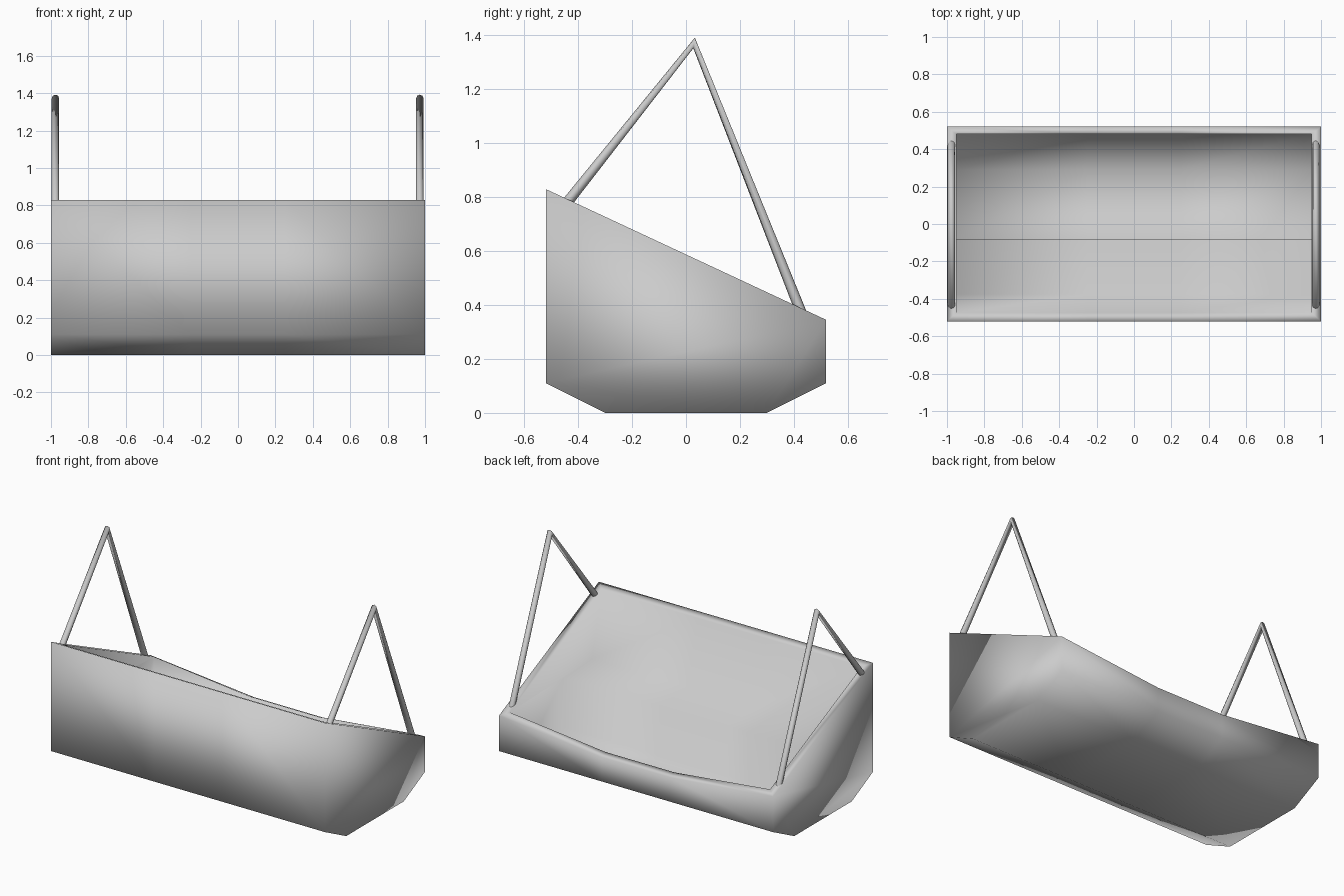
import bpy, bmesh

if "Cube" in bpy.data.objects:
    bpy.data.objects.remove(bpy.data.objects["Cube"])


def rim_z(y):
    # sloping rim height, tall at the front and low at the back
    return 0.83 - 0.485 * (y + 0.52) / 1.04


DIP = 0.075  # the low rim sags in its middle


def loft(bm, profile, stations):
    # rows of vertices along x; the last profile point carries the sag
    rows = []
    for x in stations:
        sag = DIP if abs(x) < 0.5 else 0
        row = [bm.verts.new((x, y, z)) for y, z in profile]
        row[-1].co.z -= sag
        rows.append(row)
    for a, b in zip(rows, rows[1:]):
        for i in range(len(profile) - 1):
            bm.faces.new((a[i], a[i + 1], b[i + 1], b[i]))
    for end in (rows[0], rows[-1]):
        bm.faces.new(end)
    return rows


# tub: outer hull, inner lining with bench, and the rim joining them
outer = [(-0.52, 0.83), (-0.52, 0.11), (-0.30, 0), (0.30, 0),
         (0.52, 0.11), (0.52, 0.345)]
inner = [(-0.475, rim_z(-0.475)), (-0.375, 0.39), (-0.08, 0.38), (-0.08, 0.05),
         (0.29, 0.05), (0.48, 0.14), (0.48, rim_z(0.48))]
bm = bmesh.new()
out_rows = loft(bm, outer, (-1, -0.25, 0.25, 1))
in_rows = loft(bm, inner, (-0.95, -0.25, 0.25, 0.95))
for k in (0, -1):
    for j in range(3):
        bm.faces.new((out_rows[j][k], out_rows[j + 1][k],
                      in_rows[j + 1][k], in_rows[j][k]))
    bm.faces.new((out_rows[k][0], out_rows[k][-1],
                  in_rows[k][-1], in_rows[k][0]))
bmesh.ops.recalc_face_normals(bm, faces=bm.faces)
for f in bm.faces:
    f.smooth = True
mesh = bpy.data.meshes.new("tub")
bm.to_mesh(mesh)
bm.free()
bpy.context.collection.objects.link(bpy.data.objects.new("tub", mesh))

# hanger frames: bent tube on each side
for name, x in (("left_hanger", -0.976), ("right_hanger", 0.972)):
    curve = bpy.data.curves.new(name, "CURVE")
    curve.dimensions = "3D"
    curve.bevel_depth = 0.02
    curve.bevel_resolution = 2
    curve.use_fill_caps = True
    path = [(-0.445, 0.775), (0.03, 1.372), (0.43, 0.365)]
    spline = curve.splines.new("POLY")
    spline.points.add(len(path) - 1)
    for p, (y, z) in zip(spline.points, path):
        p.co = (x, y, z, 1)
    bpy.context.collection.objects.link(bpy.data.objects.new(name, curve))
